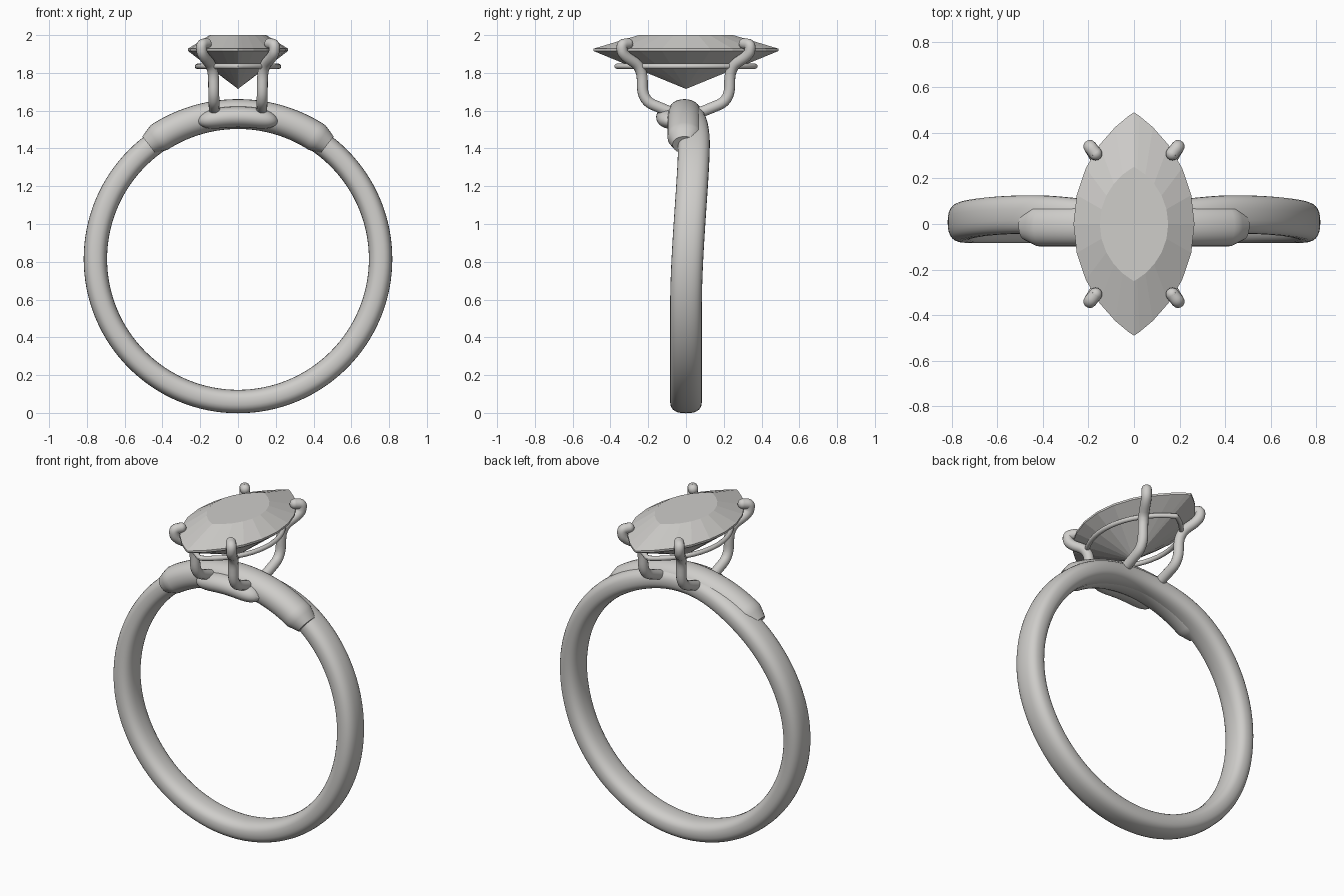
import bpy, bmesh
from math import sin, cos, pi, sqrt, radians, copysign
from mathutils import Vector, Matrix

cube = bpy.data.objects.get("Cube")
if cube:
    bpy.data.objects.remove(cube, do_unlink=True)


def material(name, rgb):
    m = bpy.data.materials.new(name)
    m.use_nodes = True
    m.diffuse_color = (*rgb, 1)
    m.node_tree.nodes["Principled BSDF"].inputs["Base Color"].default_value = (*rgb, 1)
    return m


METAL = material("silver grey", (0.62, 0.61, 0.59))
CENTRE = 0.815  # height of the ring's axis


def finish(name, bm, smooth=True):
    bmesh.ops.recalc_face_normals(bm, faces=bm.faces)
    for f in bm.faces:
        f.smooth = smooth
    mesh = bpy.data.meshes.new(name)
    bm.to_mesh(mesh)
    bm.free()
    mesh.materials.append(METAL)
    ob = bpy.data.objects.new(name, mesh)
    bpy.context.collection.objects.link(ob)
    if smooth:
        bpy.ops.object.select_all(action='DESELECT')
        ob.select_set(True)
        bpy.context.view_layer.objects.active = ob
        bpy.ops.object.shade_smooth_by_angle(angle=radians(40))
    return ob


def loft(bm, rings, closed=False):
    """Skin a list of vertex rings, capping the ends unless closed."""
    n = len(rings[0])
    pairs = list(zip(rings, rings[1:]))
    if closed:
        pairs.append((rings[-1], rings[0]))
    for a, b in pairs:
        for i in range(n):
            j = (i + 1) % n
            bm.faces.new((a[i], a[j], b[j], b[i]))
    if not closed:
        bm.faces.new(rings[0])
        bm.faces.new(rings[-1])


def arc_sweep(name, angles, section, power, closed=False, sides=28):
    """Sweep a rounded section round the ring axis; angle 0 is the top."""
    bm = bmesh.new()
    rings = []
    for a in angles:
        r, hr, y, hy = section(a)
        ring = []
        for k in range(sides):
            c, s = cos(2 * pi * k / sides), sin(2 * pi * k / sides)
            rad = r + hr * copysign(abs(c) ** (2 / power), c)
            yy = y + hy * copysign(abs(s) ** (2 / power), s)
            ring.append(bm.verts.new((rad * sin(a), yy, CENTRE + rad * cos(a))))
        rings.append(ring)
    loft(bm, rings, closed)
    return finish(name, bm)


def span(limit, n):
    return [limit * (2 * i / n - 1) for i in range(n + 1)]


# Band: drifts to the back near the shoulders, then returns at the top
def band_section(a):
    a = abs(a)
    rise = max(0, 1 - abs(a - 0.62) / 1.3)
    rise = rise * rise * (3 - 2 * rise)
    if a < 0.62:
        rise = 0.3 + 0.7 * sin(a / 0.62 * pi / 2) ** 2
    return 0.755, 0.062, 0.042 * rise, 0.084


arc_sweep("band", [2 * pi * i / 128 - pi for i in range(128)],
          band_section, 2.5, closed=True)


# Thicker bridge over the top with bevelled ends
def bridge_section(a):
    k = min(1, (radians(38) - abs(a)) / radians(5))
    k = 0.7 + 0.3 * k
    return 0.767, 0.079 * k, -0.008, 0.09 * k


arc_sweep("bridge", span(radians(38), 46), bridge_section, 2.15)


# Swelling low on the front of the bridge, where the prongs root
def swell_section(a):
    k = sqrt(max(0.04, 1 - (a / 0.28) ** 4))
    return 0.752, 0.055 * k, -0.09, 0.068 * k


arc_sweep("bridge_front_swell", span(0.28, 28), swell_section, 2)


def lens(hx, hy, z, n):
    """Pointed oval outline made of two circular arcs."""
    big = (hx * hx + hy * hy) / (2 * hx)
    pts = []
    for side in (1, -1):
        for i in range(n):
            y = -side * hy * cos(pi * i / n)
            x = side * (sqrt(max(0, big * big - y * y)) - big + hx)
            pts.append(Vector((x, y, z)))
    return pts


# Pointed oval gem: flat table, faceted crown, thin girdle, pavilion
bm = bmesh.new()
HALF = 12
levels = [(0.15, 0.25, 2.0), (0.265, 0.49, 1.928), (0.265, 0.49, 1.916)]
rings = [[bm.verts.new(p) for p in lens(*lv, HALF)] for lv in levels]
table = bm.faces.new(rings[0])
for a, b in zip(rings, rings[1:]):
    for i in range(2 * HALF):
        j = (i + 1) % (2 * HALF)
        bm.faces.new((a[i], a[j], b[j], b[i]))
culet = bm.verts.new((0, 0, 1.715))
for i in range(2 * HALF):
    bm.faces.new((rings[-1][i], rings[-1][(i + 1) % (2 * HALF)], culet))
finish("gem", bm, smooth=False)


def soften(pts, passes=3):
    """Round the corners of an open path."""
    for _ in range(passes):
        out = [pts[0]]
        for a, b in zip(pts, pts[1:]):
            out += [a.lerp(b, 0.22), a.lerp(b, 0.78)]
        pts = out + [pts[-1]]
    return pts


def wire(name, pts, radius, closed=False, sides=14):
    """Round wire along a path, with domed ends when open."""
    bm = bmesh.new()
    rings, n = [], len(pts)
    side = None
    for i, p in enumerate(pts):
        if closed:
            t = pts[(i + 1) % n] - pts[i - 1]
        else:
            t = pts[min(i + 1, n - 1)] - pts[max(i - 1, 0)]
        t.normalize()
        guide = side if side else (Vector((0, 0, 1)) if closed else Vector((1, 0, 0)))
        side = (guide - t * guide.dot(t)).normalized()
        up = t.cross(side)
        rings.append([bm.verts.new(p + radius * (side * cos(2 * pi * k / sides)
                                                 + up * sin(2 * pi * k / sides)))
                      for k in range(sides)])
    loft(bm, rings, closed)
    if not closed:
        for p in (pts[0], pts[-1]):
            bmesh.ops.create_uvsphere(bm, u_segments=14, v_segments=8, radius=radius,
                                      matrix=Matrix.Translation(p))
    return finish(name, bm)


# Gallery rail beneath the gem
wire("gallery_rail", lens(0.215, 0.365, 1.835, 24), 0.014, closed=True)

# Four bent prongs, mirrored in both directions
PRONG = [(0.168, 0.308, 1.955), (0.195, 0.342, 1.95), (0.19, 0.335, 1.895),
         (0.13, 0.232, 1.83), (0.128, 0.23, 1.655), (0.125, 0.10, 1.6),
         (0.12, 0.03, 1.575)]
for fy, depth in ((-1, "front"), (1, "back")):
    for fx, hand in ((1, "left"), (-1, "right")):
        path = [Vector((x * fx, y * fy, z)) for x, y, z in PRONG]
        wire(f"{depth}_{hand}_prong", soften(path), 0.029)
